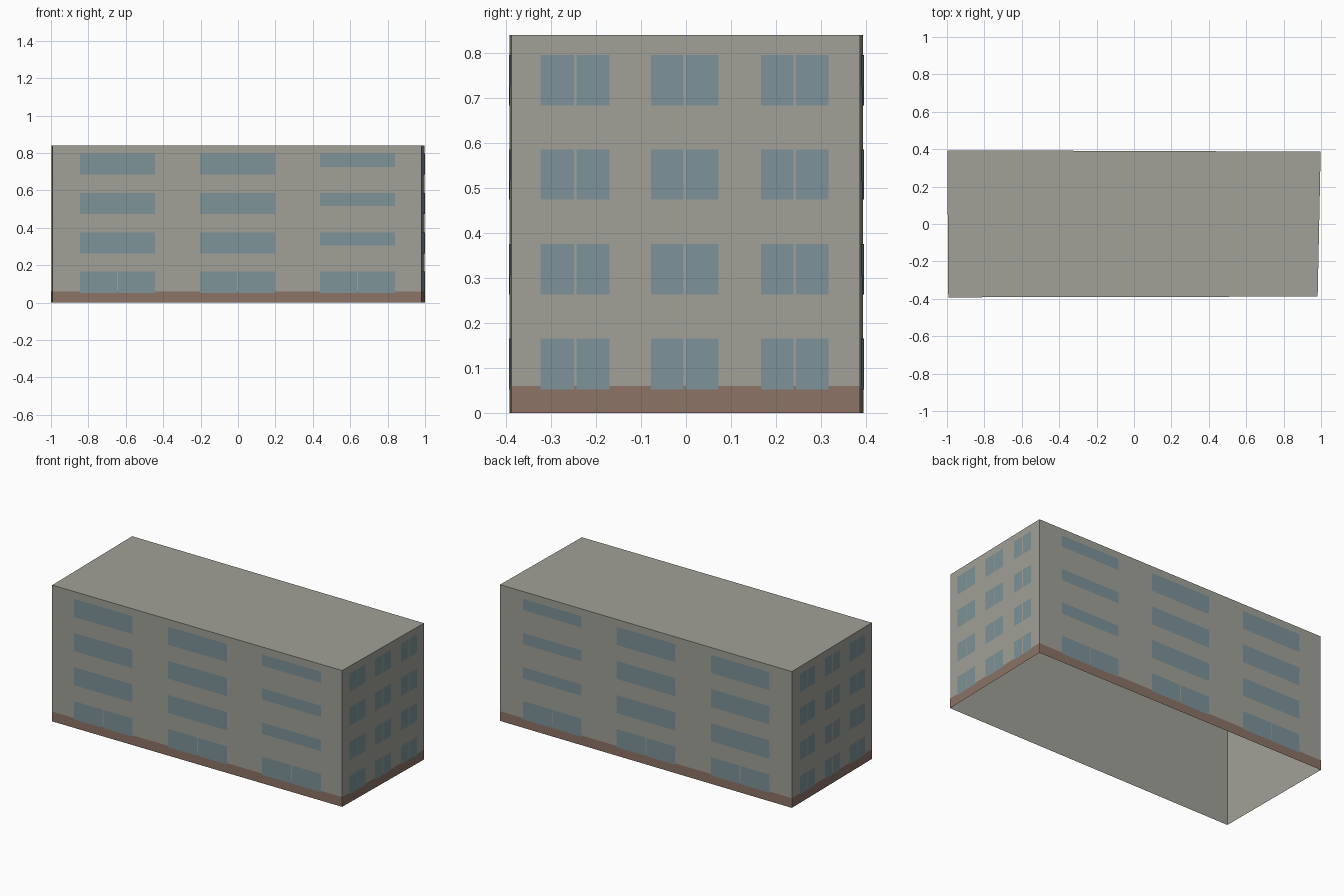
import bpy
import bmesh
from mathutils import Vector

if "Cube" in bpy.data.objects:
    bpy.data.objects.remove(bpy.data.objects["Cube"], do_unlink=True)


def srgb(*rgb):
    return tuple((c / 255 / 12.92) if c < 11 else ((c / 255 + 0.055) / 1.055) ** 2.4 for c in rgb) + (1,)


def material(name, colour):
    mat = bpy.data.materials.new(name)
    mat.use_nodes = True
    mat.diffuse_color = colour
    bsdf = mat.node_tree.nodes["Principled BSDF"]
    bsdf.inputs["Base Color"].default_value = colour
    bsdf.inputs["Roughness"].default_value = 0.9
    return mat


concrete = material("warm grey concrete", srgb(161, 161, 152))
brick = material("brown plinth", srgb(140, 115, 101))
glass = material("blue grey glass", srgb(125, 147, 153))

HEIGHT, PLINTH, GAP = 0.84, 0.06, 0.006

# Slightly skewed footprint, anticlockwise from the front left of the plan
front_a, front_b = Vector((-0.993, -0.392)), Vector((0.982, -0.388))
back_b, back_a = Vector((0.998, 0.387)), Vector((-0.998, 0.394))
footprint = [front_a, front_b, back_b, back_a]


def finish(bm, name, mat):
    mesh = bpy.data.meshes.new(name)
    bm.to_mesh(mesh)
    bm.free()
    mesh.materials.append(mat)
    obj = bpy.data.objects.new(name, mesh)
    bpy.context.collection.objects.link(obj)
    return obj


def panel(bm, start, end, axis, span, heights, offset):
    """Flat plate on the wall start-end, spanning a range of x or y."""
    along = end - start
    out = Vector((along.y, -along.x)).normalized() * offset
    points = [start + along * ((v - start[axis]) / along[axis]) + out for v in span]
    low, high = heights
    corners = [(points[0], low), (points[1], low), (points[1], high), (points[0], high)]
    bm.faces.new([bm.verts.new((p.x, p.y, z)) for p, z in corners])


# Hollow shell: walls and flat roof, open underneath
bm = bmesh.new()
lower = [bm.verts.new((p.x, p.y, 0)) for p in footprint]
upper = [bm.verts.new((p.x, p.y, HEIGHT)) for p in footprint]
for i in range(4):
    j = (i + 1) % 4
    bm.faces.new([lower[i], lower[j], upper[j], upper[i]])
bm.faces.new(upper)
finish(bm, "walls_and_roof", concrete)

# Window layout shared by opposite walls
rows = [(0.052, 0.165), (0.263, 0.375), (0.474, 0.586), (0.684, 0.796)]
long_columns = [(-0.845, -0.445), (-0.204, 0.199), (0.438, 0.84)]
short_columns = [(-0.323, -0.17), (-0.078, 0.072), (0.167, 0.317)]
SHORT_PANE = 0.07

walls = [("front", front_a, front_b, 0), ("right_side", front_b, back_b, 1),
         ("back", back_b, back_a, 0), ("left_side", back_a, front_a, 1)]

for name, start, end, axis in walls:
    # Plinth band
    bm = bmesh.new()
    panel(bm, start, end, axis, (start[axis], end[axis]), (0, PLINTH), 0.001)
    finish(bm, name + "_plinth", brick)

    # Windows, as pairs of panes or wide single panes
    bm = bmesh.new()
    forward = end[axis] > start[axis]
    for level, (low, high) in enumerate(rows):
        for index, (a, b) in enumerate(short_columns if axis else long_columns):
            if axis or level == 0:
                middle = (a + b) / 2
                spans = [(a, middle - GAP / 2), (middle + GAP / 2, b)]
            else:
                spans = [(a, b)]
                if index == 2:
                    low = high - SHORT_PANE
            for span in spans:
                panel(bm, start, end, axis, span if forward else span[::-1], (low, high), 0.002)
    finish(bm, name + "_windows", glass)
